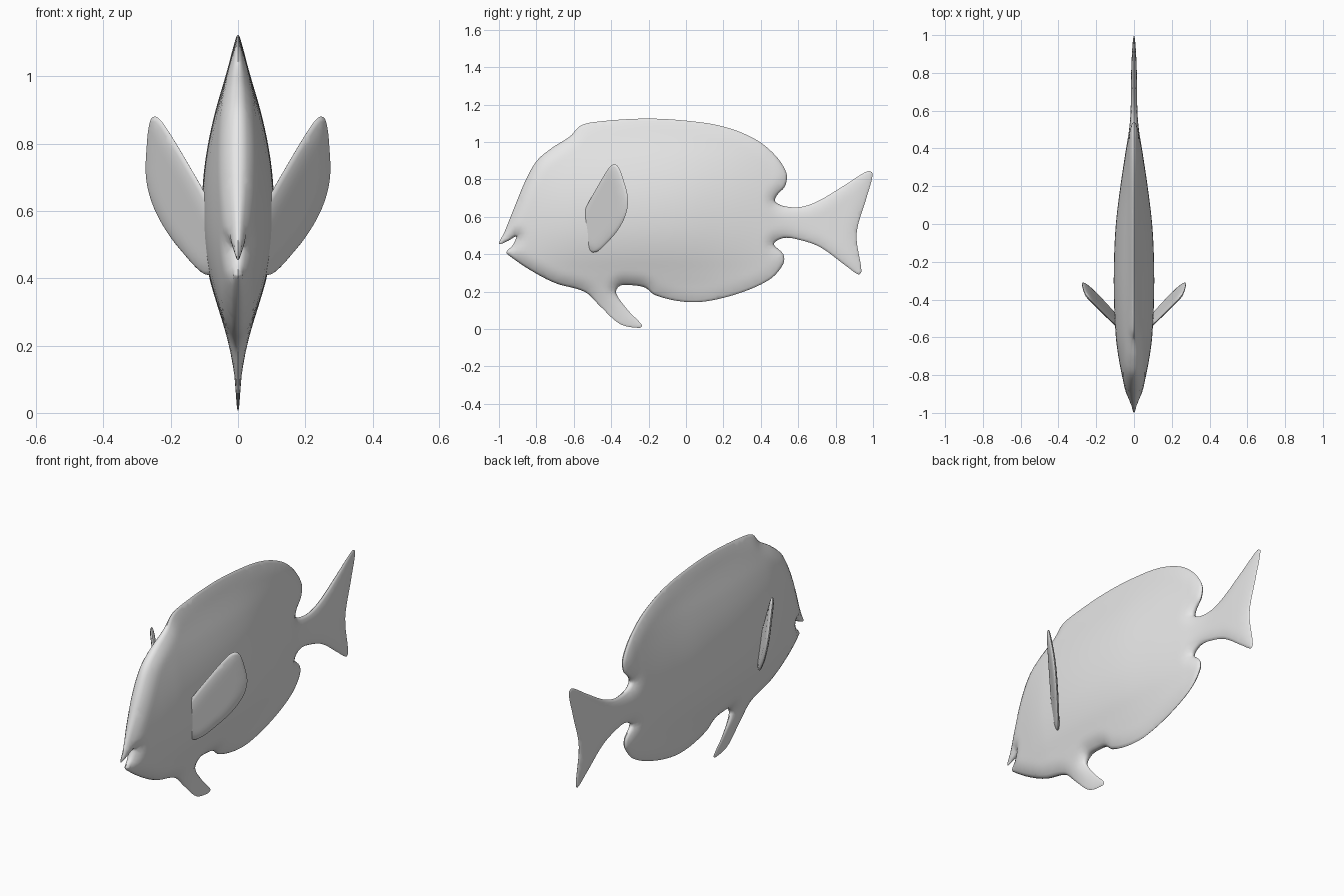
import bpy, bmesh, math
from mathutils import Vector, kdtree
from mathutils.geometry import delaunay_2d_cdt

if "Cube" in bpy.data.objects:
    bpy.data.objects.remove(bpy.data.objects["Cube"])

grey = bpy.data.materials.new("light grey")
grey.diffuse_color = (0.8, 0.8, 0.8, 1)
grey.use_nodes = True
grey.node_tree.nodes["Principled BSDF"].inputs["Base Color"].default_value = grey.diffuse_color


def spline(pts, steps):
    """Closed smooth curve through the points."""
    pts, out = [Vector(p) for p in pts], []
    n = len(pts)
    for i in range(n):
        a, b, c, d = (pts[(i + k) % n] for k in (-1, 0, 1, 2))
        # chord-limited tangents keep tight corners tidy
        l = (c - b).length
        m0 = (c - a) * (l / ((b - a).length + l))
        m1 = (d - b) * (l / ((d - c).length + l))
        for s in range(steps):
            t = s / steps
            out.append(b * (2*t**3 - 3*t*t + 1) + m0 * (t**3 - 2*t*t + t)
                       + c * (3*t*t - 2*t**3) + m1 * (t**3 - t*t))
    return out


def inside(p, rim):
    """Even-odd test of a point against a closed outline."""
    hit = False
    for i, b in enumerate(rim):
        a = rim[i - 1]
        if (a.y > p.y) != (b.y > p.y) and p.x < a.x + (p.y - a.y) * (b.x - a.x) / (b.y - a.y):
            hit = not hit
    return hit


def lookup(table, v):
    """Smooth interpolation in a list of (position, value)."""
    if v <= table[0][0]:
        return table[0][1]
    for i in range(len(table) - 1):
        (a, fa), (b, fb) = table[i], table[i + 1]
        if v <= b:
            t = (v - a) / (b - a)
            p = table[max(i - 1, 0)]
            q = table[min(i + 2, len(table) - 1)]
            m0 = (fb - p[1]) / (b - p[0]) * (b - a)
            m1 = (q[1] - fa) / (q[0] - a) * (b - a)
            return (fa * (2*t**3 - 3*t*t + 1) + m0 * (t**3 - 2*t*t + t)
                    + fb * (3*t*t - 2*t**3) + m1 * (t**3 - t*t))
    return table[-1][1]


def inflated(name, pts, width, edge, grid, middle=lambda y, z: 0, normal=Vector((1, 0, 0))):
    """Fill a side outline and puff it out to both sides of its middle surface."""
    rim = spline(pts, 6)
    n = len(rim)
    dense = [rim[i].lerp(rim[(i + 1) % n], k / 8) for i in range(n) for k in range(8)]
    tree = kdtree.KDTree(len(dense))
    for i, p in enumerate(dense):
        tree.insert((p.x, p.y, 0), i)
    tree.balance()
    dist = lambda p: tree.find((p.x, p.y, 0))[2]
    # rows close to the rim, then a regular grid inside
    points = list(rim)
    for off in (0.005, 0.013):
        for i in range(n):
            t = rim[(i + 1) % n] - rim[i - 1]
            for side in (1, -1):
                p = rim[i] + Vector((-t.y, t.x)).normalized() * off * side
                if dist(p) > off * 0.85 and inside(p, rim):
                    points.append(p)
    lo = [min(p[k] for p in rim) for k in (0, 1)]
    hi = [max(p[k] for p in rim) for k in (0, 1)]
    for i in range(int((hi[0] - lo[0]) / grid) + 1):
        for j in range(int((hi[1] - lo[1]) / grid) + 1):
            p = Vector((lo[0] + (i + 0.5 * (j % 2)) * grid, lo[1] + j * grid))
            if dist(p) > 0.013 + grid * 0.4 and inside(p, rim):
                points.append(p)
    loop = [(i, (i + 1) % n) for i in range(n)]
    verts, _, faces = delaunay_2d_cdt(points, loop, [], 0, 1e-5, False)[:3]
    faces = [f for f in faces
             if inside(sum((verts[i] for i in f), Vector((0, 0))) / len(f), rim)]

    bm = bmesh.new()
    sides = ([], [])
    for p in verts:
        d = dist(p)
        base = Vector((middle(p.x, p.y), p.x, p.y))
        if d < 1e-4:
            v = bm.verts.new(base)
            sides[0].append(v)
            sides[1].append(v)
        else:
            w = width(p.x, p.y) * math.sqrt(1 - (1 - min(d / edge, 1)) ** 2)
            for s, sign in zip(sides, (1, -1)):
                s.append(bm.verts.new(base + normal * w * sign))
    for f in faces:
        for s in sides:
            vs = [s[i] for i in f]
            if not bm.faces.get(vs):
                bm.faces.new(vs)
    bmesh.ops.recalc_face_normals(bm, faces=bm.faces)
    me = bpy.data.meshes.new(name)
    bm.to_mesh(me)
    bm.free()
    me.materials.append(grey)
    ob = bpy.data.objects.new(name, me)
    bpy.context.collection.objects.link(ob)
    bpy.context.view_layer.objects.active = ob
    ob.select_set(True)
    bpy.ops.object.shade_smooth_by_angle(angle=math.radians(60))
    ob.select_set(False)
    return ob


# Outline pieces (y, z): forehead and back fin, tail, belly fin, lower fin and jaw
back = [(-1, .455), (-.97, .52), (-.914, .66), (-.855, .80), (-.797, .90), (-.717, .968),
        (-.62, 1.03), (-.567, 1.085), (-.487, 1.107), (-.22, 1.125), (.02, 1.112),
        (.21, 1.08), (.37, 1.015), (.476, .93), (.537, .834), (.53, .765), (.487, .716)]
tail = [(.476, .684), (.52, .658), (.61, .652), (.706, .684), (.85, .77), (.973, .845),
        (.998, .829), (.963, .695), (.912, .508), (.938, .31), (.922, .292), (.85, .342),
        (.717, .438), (.61, .476), (.524, .487)]
belly = [(.47, .455), (.52, .40), (.52, .348), (.45, .267), (.289, .193), (.10, .147),
         (-.03, .148), (-.166, .182), (-.22, .222), (-.30, .235), (-.355, .23)]
under = [(-.374, .193), (-.31, .10), (-.235, .02), (-.25, .006), (-.353, .027), (-.46, .123),
         (-.54, .198), (-.70, .246), (-.834, .316), (-.95, .396), (-.96, .412),
         (-.925, .45), (-.908, .495), (-.95, .472)]

# Half width along the length, and its share at each height
along = [(-1, .012), (-.95, .026), (-.9, .042), (-.8, .064), (-.7, .083), (-.6, .096),
         (-.4, .106), (-.2, .106), (0, .096), (.2, .072), (.4, .042), (.5, .026),
         (.6, .018), (.8, .015), (.95, .009), (1, .006)]
height = [(0, .05), (.1, .10), (.2, .26), (.3, .52), (.4, .79), (.5, .95), (.6, 1),
          (.7, .96), (.8, .83), (.9, .62), (1, .35), (1.06, .20), (1.12, .10)]


def body_width(y, z):
    t = min(max((y - .45) / .15, 0), 1)
    return lookup(along, y) * (lookup(height, z) * (1 - t) + t)


inflated("body", back + tail + belly + under, body_width, 0.07, 0.022)

# Side fins leaning outward and back
fin = [(-.62, .535), (-.5, .41), (-.4, .485), (-.33, .59), (-.31, .69), (-.335, .80),
       (-.365, .872), (-.39, .88), (-.42, .85), (-.5, .715), (-.57, .59)]
for name, s in (("right_side_fin", 1), ("left_side_fin", -1)):
    inflated(name, fin, lambda y, z: 0.012, 0.05, 0.018,
             lambda y, z: s * (.394 + .75 * y + .16 * z),
             Vector((s, -.75, -.16)).normalized())
